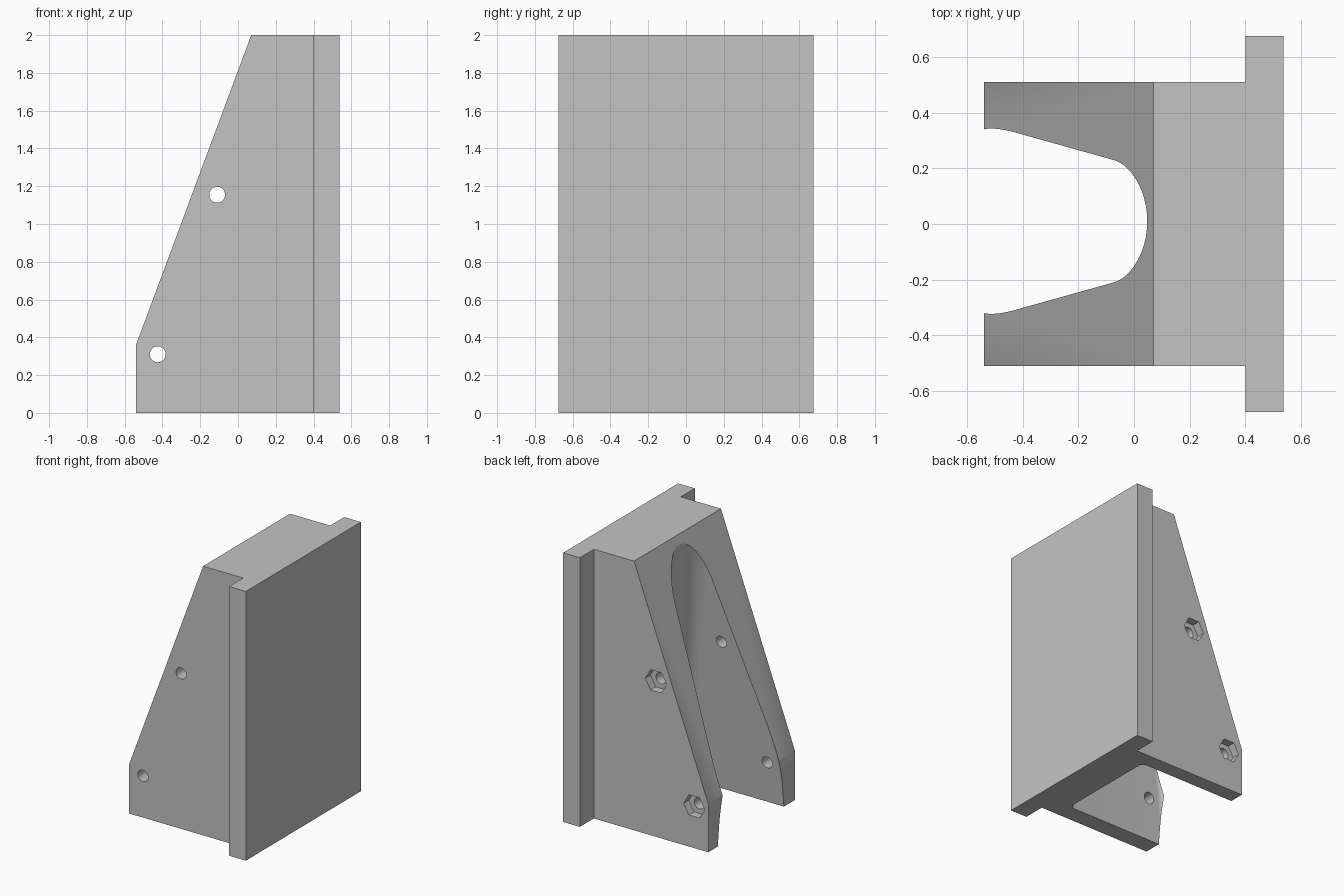
import bpy, bmesh, math
from mathutils import Vector

cube = bpy.data.objects.get("Cube")
if cube:
    bpy.data.objects.remove(cube, do_unlink=True)

grey = bpy.data.materials.new("plain grey")
grey.use_nodes = True
colour = (0.55, 0.55, 0.55, 1)
grey.diffuse_color = colour
grey.node_tree.nodes["Principled BSDF"].inputs["Base Color"].default_value = colour


def loft(name, ring_a, ring_b):
    """Closed solid between two matching rings of points."""
    bm = bmesh.new()
    a = [bm.verts.new(p) for p in ring_a]
    b = [bm.verts.new(p) for p in ring_b]
    bm.faces.new(a)
    bm.faces.new(b)
    for i in range(len(a)):
        j = (i + 1) % len(a)
        bm.faces.new((a[i], a[j], b[j], b[i]))
    bmesh.ops.recalc_face_normals(bm, faces=bm.faces)
    mesh = bpy.data.meshes.new(name)
    bm.to_mesh(mesh)
    bm.free()
    mesh.materials.append(grey)
    obj = bpy.data.objects.new(name, mesh)
    bpy.context.collection.objects.link(obj)
    return obj


def prism_y(name, profile, y0, y1):
    return loft(name, [(x, y0, z) for x, z in profile], [(x, y1, z) for x, z in profile])


def polygon(x, z, radius, sides):
    return [(x + radius * math.cos(math.tau * i / sides),
             z + radius * math.sin(math.tau * i / sides)) for i in range(sides)]


def channel_ring(z, steps=12):
    """Rounded rectangle at the foot, shrinking to a circle at the top."""
    t = z / 2
    x0, x1 = -0.61 + 0.29 * t, 0.26 - 0.22 * t
    half, r = 0.388 - 0.208 * t, 0.04 + 0.14 * t
    ring = []
    for q, (sx, sy) in enumerate([(1, 1), (0, 1), (0, -1), (1, -1)]):
        cx = x1 - r if sx else x0 + r
        cy = sy * (half - r) + 0.01
        for i in range(steps + 1):
            a = (q + i / steps) * math.pi / 2
            ring.append(Vector((cx + r * math.cos(a), cy + r * math.sin(a), z)))
    # drop doubled points where the arcs meet
    return ring


# bracket: T-shaped plan with wide mounting plate on the +x side
half_plan = [(-0.54, 0.51), (0.40, 0.51), (0.40, 0.675), (0.537, 0.675)]
plan = half_plan + [(x, -y) for x, y in reversed(half_plan)]
bracket = loft("mounting_bracket", [(x, y, 0) for x, y in plan], [(x, y, 2) for x, y in plan])

# sloping face, tapered channel
cutters = [
    prism_y("slope_cutter", [(-0.54 - 0.0744, 0.16), (0.07 + 0.0744, 2.2), (-0.9, 2.2), (-0.9, 0.16)], -1, 1),
    loft("channel_cutter", channel_ring(-0.1), channel_ring(1.99)),
]
# keep the slope line through its lower and upper corners
for v in cutters[0].data.vertices:
    if v.co.x > -0.8:
        v.co.x = -0.54 + (v.co.z - 0.36) * 0.61 / 1.64

# bolt holes through both arms, hexagonal nut pockets on the back
for i, (x, z) in enumerate([(-0.11, 1.155), (-0.425, 0.31)]):
    cutters.append(prism_y(f"bolt_hole_cutter_{i}", polygon(x, z, 0.042, 32), -0.8, 0.8))
    cutters.append(prism_y(f"nut_pocket_cutter_{i}", polygon(x, z, 0.087, 6), 0.45, 0.8))

bpy.ops.object.select_all(action='DESELECT')
bpy.context.view_layer.objects.active = bracket
bracket.select_set(True)
for cutter in cutters:
    cutter.hide_render = True
    mod = bracket.modifiers.new(cutter.name, 'BOOLEAN')
    mod.operation = 'DIFFERENCE'
    mod.solver = 'EXACT'
    mod.object = cutter
    bpy.ops.object.modifier_apply(modifier=mod.name)
    bpy.data.objects.remove(cutter, do_unlink=True)

bpy.ops.object.shade_smooth_by_angle(angle=math.radians(25))
